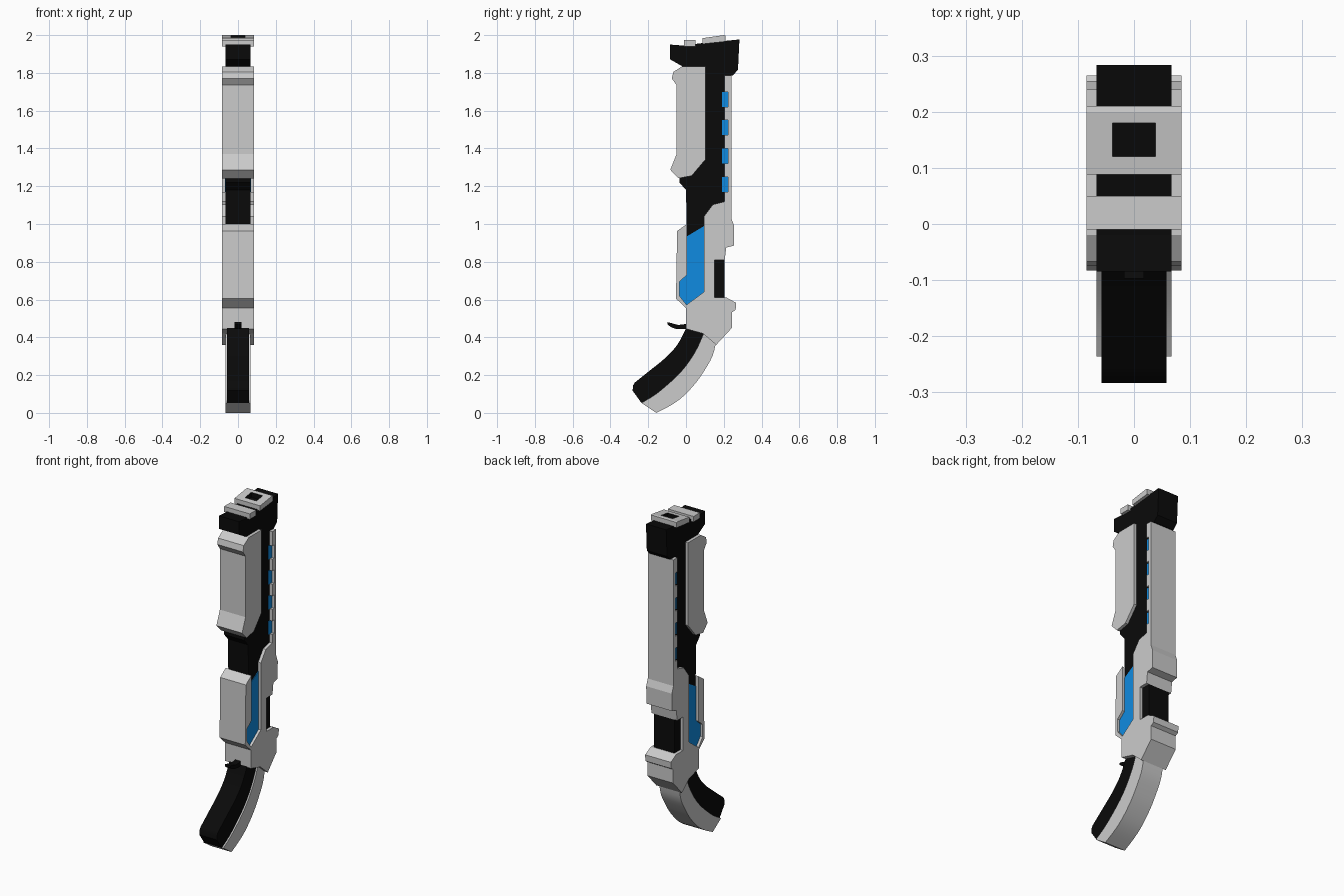
import bpy, bmesh


def material(name, colour):
    m = bpy.data.materials.new(name)
    m.diffuse_color = (*colour, 1)
    return m


BLACK = material("black", (0.003, 0.003, 0.003))
BLUE = material("blue", (0.005, 0.26, 0.75))


def slab(name, profile, half, mat=None, smooth=False):
    """Extrude a (y, z) side profile symmetrically across x."""
    bm = bmesh.new()
    face = bm.faces.new([bm.verts.new((-half, y, z)) for y, z in profile])
    ext = bmesh.ops.extrude_face_region(bm, geom=[face])
    bmesh.ops.translate(bm, vec=(2 * half, 0, 0),
                        verts=[v for v in ext["geom"] if isinstance(v, bmesh.types.BMVert)])
    bmesh.ops.recalc_face_normals(bm, faces=bm.faces)
    me = bpy.data.meshes.new(name)
    bm.to_mesh(me)
    bm.free()
    ob = bpy.data.objects.new(name, me)
    bpy.context.collection.objects.link(ob)
    if mat:
        me.materials.append(mat)
    if smooth:
        bpy.ops.object.select_all(action='DESELECT')
        ob.select_set(True)
        bpy.context.view_layer.objects.active = ob
        bpy.ops.object.shade_smooth_by_angle()
    return ob


def rect(y0, y1, z0, z1):
    return [(y0, z0), (y1, z0), (y1, z1), (y0, z1)]


def curve(pts, steps=3):
    """Catmull-Rom interpolation through the points."""
    p = [pts[0]] + pts + [pts[-1]]
    out = []
    for a, b, c, d in zip(p, p[1:], p[2:], p[3:]):
        for i in range(steps):
            t = i / steps
            out.append(tuple(0.5 * (2 * b[k] + (c[k] - a[k]) * t
                                    + (2 * a[k] - 5 * b[k] + 4 * c[k] - d[k]) * t * t
                                    + (3 * b[k] - a[k] - 3 * c[k] + d[k]) * t ** 3)
                             for k in (0, 1)))
    return out + [pts[-1]]


WIDE, CORE = 0.085, 0.067

# Black barrel core and muzzle block
slab("barrel_core", [(0.03, 1.85), (0.215, 1.85), (0.205, 1.0), (0.15, 0.96), (0.005, 0.93),
                     (0.0, 1.18), (-0.035, 1.22), (-0.035, 1.26), (0.03, 1.3)], CORE, BLACK)
slab("muzzle_block", [(-0.085, 1.95), (-0.02, 1.945), (0.08, 1.957), (0.283, 1.977), (0.275, 1.815),
                      (0.245, 1.785), (0.2, 1.785), (0.1, 1.835), (-0.02, 1.835), (-0.085, 1.872)],
     CORE, BLACK)

# Top plates, the rear one with a black socket
slab("front_sight_bar", rect(-0.01, 0.05, 1.94, 1.973), WIDE)
plate = slab("muzzle_plate", [(0.088, 1.953), (0.21, 1.966), (0.21, 1.998), (0.2, 2.0), (0.088, 1.984)], WIDE)
cutter = slab("socket_cutter", rect(0.12, 0.18, 1.9, 2.1), 0.038, BLACK)
cutter.hide_render = True
cutter.hide_viewport = True
plate.data.materials.append(None)
cut = plate.modifiers.new("socket", 'BOOLEAN')
cut.object = cutter
cut.operation = 'DIFFERENCE'
cut.solver = 'EXACT'
cut.material_mode = 'TRANSFER'

# Pump fore-grip
slab("fore_grip", [(-0.02, 1.835), (0.102, 1.835), (0.102, 1.34), (0.03, 1.255), (-0.04, 1.242),
                   (-0.083, 1.287), (-0.05, 1.37), (-0.05, 1.735), (-0.075, 1.77), (-0.067, 1.805)], WIDE)

# Receiver and rear rail, with four notches holding blue lights
notches = [(1.17 + 0.15 * i, 1.25 + 0.15 * i) for i in range(4)]
rail = [(0.095, 0.64), (0.095, 1.04), (0.142, 1.103), (0.203, 1.118)]
for lo, hi in notches:
    rail += [(0.203, lo), (0.222, lo), (0.222, hi), (0.203, hi)]
rail += [(0.203, 1.785), (0.24, 1.785), (0.24, 1.03), (0.255, 0.99), (0.253, 0.885), (0.213, 0.875),
         (0.205, 0.81), (0.15, 0.81), (0.15, 0.61), (0.215, 0.61), (0.265, 0.583), (0.263, 0.545),
         (0.243, 0.532), (0.243, 0.45), (0.16, 0.36), (0.09, 0.42), (0.0, 0.445), (0.0, 0.57)]
slab("receiver", rail, WIDE)
for i, (lo, hi) in enumerate(notches):
    slab(f"rail_light_{i + 1}", rect(0.19, 0.222, lo, hi), 0.07, BLUE)
slab("rear_insert", rect(0.14, 0.205, 0.6, 0.82), CORE, BLACK)

# Blue energy cell and the guard in front of it
slab("energy_cell", [(0.005, 0.935), (0.1, 0.992), (0.1, 0.64), (0.005, 0.57), (-0.037, 0.62),
                     (-0.037, 0.695), (0.005, 0.73)], 0.07, BLUE)
slab("cell_guard", [(0.005, 1.0), (0.005, 0.73), (-0.035, 0.695), (-0.035, 0.62), (0.002, 0.573),
                    (0.0, 0.555), (-0.053, 0.605), (-0.047, 0.963)], WIDE)

# Curved grip: grey back strap, black front
outer = curve([(0.158, 0.37), (0.14, 0.3), (0.098, 0.225), (0.053, 0.16), (-0.012, 0.09),
               (-0.077, 0.042), (-0.157, 0.0)])
seam = curve([(-0.236, 0.053), (-0.166, 0.095), (-0.1, 0.148), (-0.034, 0.21), (0.018, 0.275),
              (0.06, 0.345), (0.095, 0.425)])
front = curve([(0.0, 0.45), (-0.013, 0.42), (-0.05, 0.355), (-0.108, 0.292), (-0.193, 0.223),
               (-0.272, 0.16)])
slab("grip_back_strap", outer + seam, CORE, smooth=True)
slab("grip_front", seam + front + [(-0.28, 0.145), (-0.283, 0.118)], 0.058, BLACK, smooth=True)

# Trigger
slab("trigger", curve([(0.005, 0.472), (-0.04, 0.466), (-0.075, 0.475), (-0.097, 0.48)])
     + curve([(-0.097, 0.468), (-0.075, 0.452), (-0.04, 0.443), (0.005, 0.445)]), 0.018, BLACK, smooth=True)
